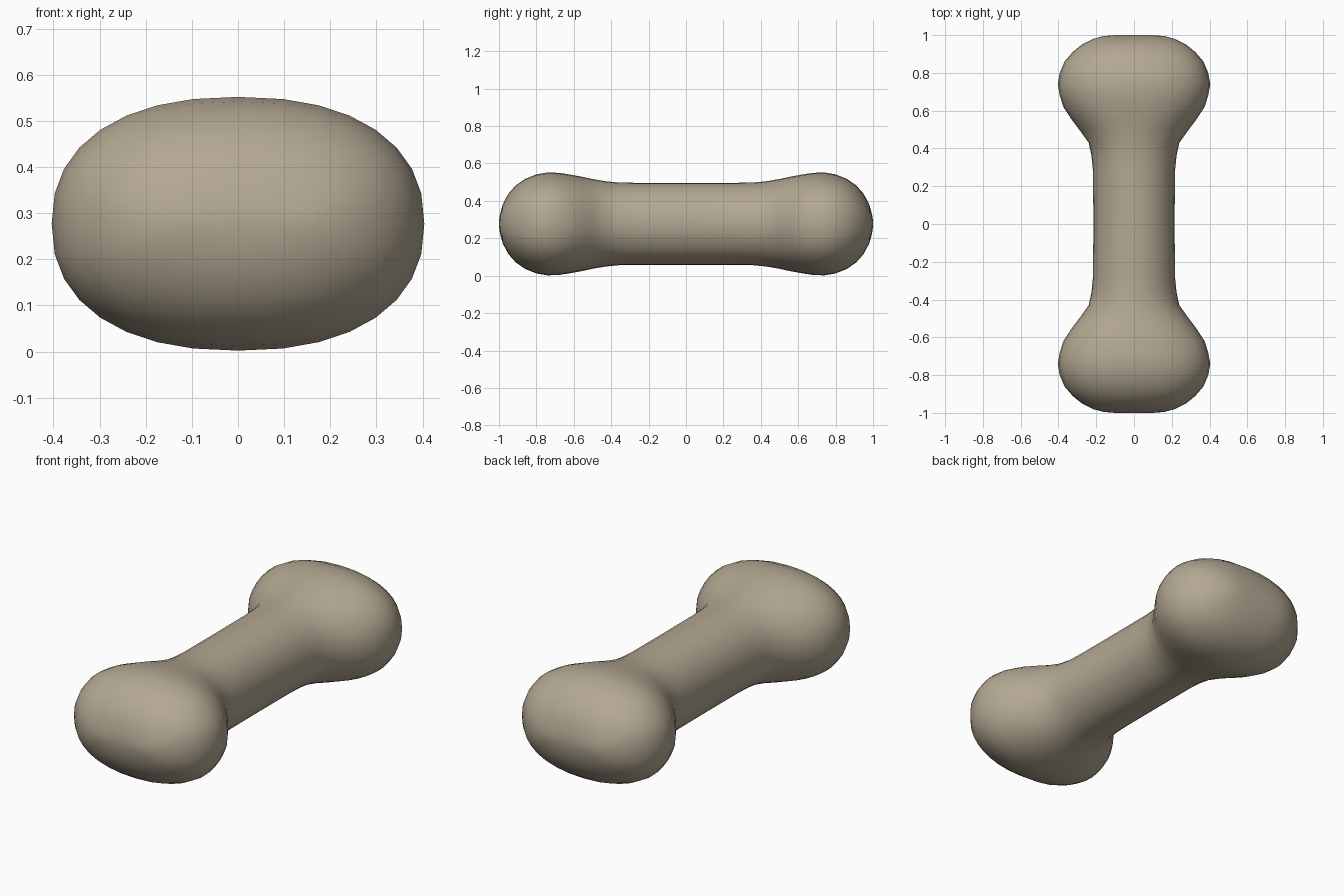
import bpy
import bmesh
from math import cos, sin, tau, copysign

cube = bpy.data.objects.get("Cube")
if cube:
    bpy.data.objects.remove(cube)

SIDES = 32
MID_Z = 0.277

# Half of the bone, from the middle of the shaft to the tip of the knob:
# distance along y, half width, half height, squareness of the section
half = [
    (0.00, 0.215, 0.220, 2.0),
    (0.28, 0.217, 0.220, 2.0),
    (0.36, 0.225, 0.221, 2.0),
    (0.43, 0.240, 0.228, 2.0),
    (0.50, 0.290, 0.240, 2.0),
    (0.56, 0.335, 0.253, 2.1),
    (0.62, 0.374, 0.264, 2.2),
    (0.68, 0.393, 0.273, 2.3),
    (0.74, 0.404, 0.275, 2.3),
    (0.80, 0.393, 0.265, 2.3),
    (0.86, 0.368, 0.241, 2.3),
    (0.91, 0.325, 0.206, 2.3),
    (0.95, 0.276, 0.161, 2.3),
    (0.98, 0.217, 0.104, 2.3),
    (0.995, 0.160, 0.050, 2.2),
]
sections = [(-y, w, h, n) for y, w, h, n in reversed(half[1:])] + half


def power(value, n):
    return copysign(abs(value) ** (2 / n), value)


def ring(bm, y, w, h, n):
    angles = [tau * i / SIDES for i in range(SIDES)]
    return [bm.verts.new((w * power(cos(a), n), y, MID_Z + h * power(sin(a), n)))
            for a in angles]


def bridge(bm, a, b):
    for i in range(SIDES):
        j = (i + 1) % SIDES
        bm.faces.new((a[i], a[j], b[j], b[i]))


def cap(bm, loop, y):
    # Rounded end closing onto a short horizontal ridge
    inner = ring(bm, y, 0.10, 0.015, 2)
    bridge(bm, loop, inner)
    bm.faces.new(inner)


# Shaft and both knobs as one lofted skin
bm = bmesh.new()
rings = [ring(bm, *s) for s in sections]
for a, b in zip(rings, rings[1:]):
    bridge(bm, a, b)
cap(bm, rings[0], -1)
cap(bm, rings[-1], 1)
bmesh.ops.recalc_face_normals(bm, faces=bm.faces)
for face in bm.faces:
    face.smooth = True

mesh = bpy.data.meshes.new("bone")
bm.to_mesh(mesh)
bm.free()
bone = bpy.data.objects.new("bone", mesh)
bpy.context.collection.objects.link(bone)

# Taupe bone colour
color = (0.45, 0.39, 0.29, 1)
mat = bpy.data.materials.new("taupe")
mat.use_nodes = True
mat.diffuse_color = color
mat.node_tree.nodes["Principled BSDF"].inputs["Base Color"].default_value = color
mesh.materials.append(mat)
